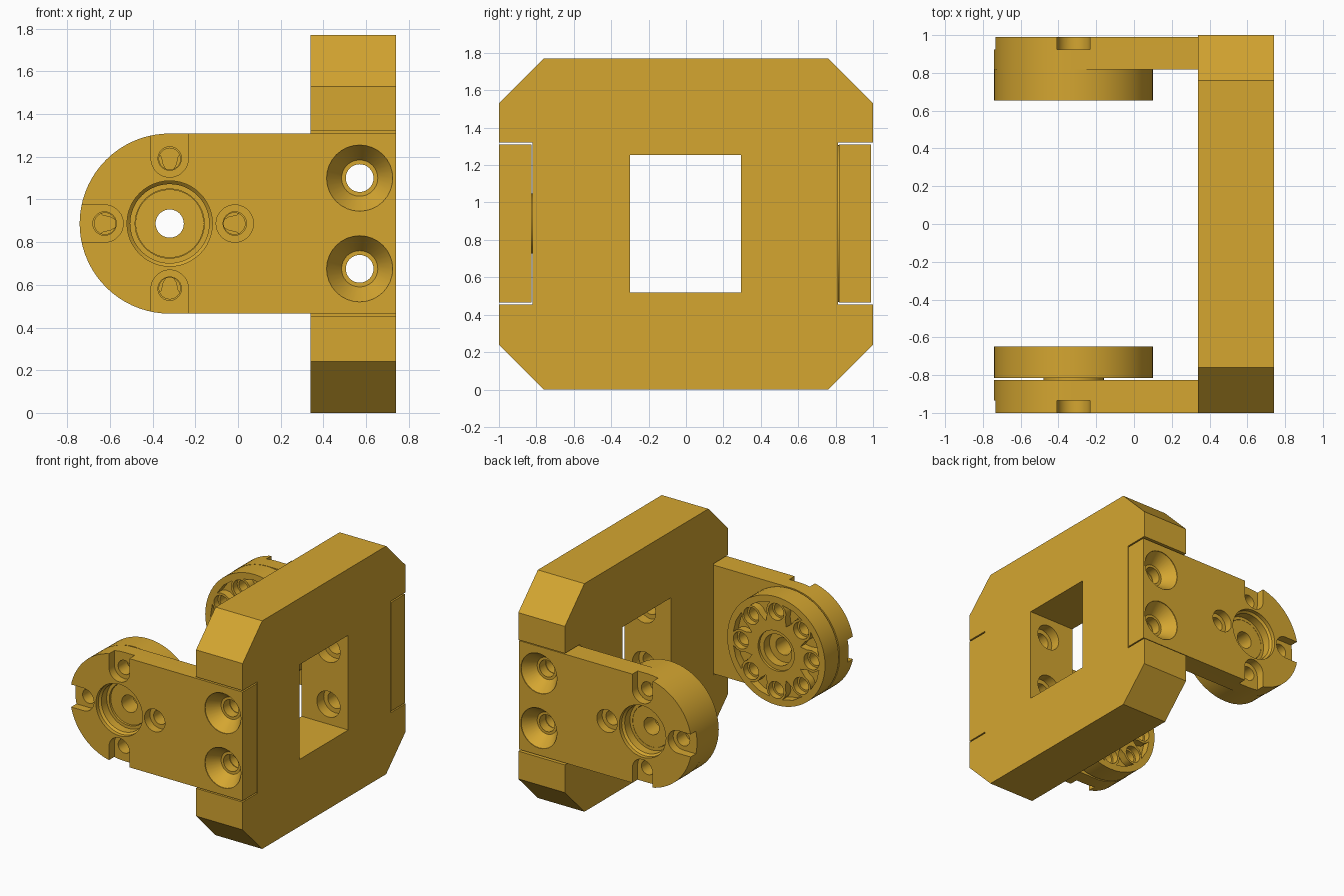
import bpy, bmesh
from math import sin, cos, pi, radians

if "Cube" in bpy.data.objects:
    bpy.data.objects.remove(bpy.data.objects["Cube"])

CX, CZ = -0.32, 0.887          # pivot axis of the two arms
gold = bpy.data.materials.new("gold")
gold.diffuse_color = (0.66, 0.38, 0.03, 1)
gold.use_nodes = True
gold.node_tree.nodes["Principled BSDF"].inputs["Base Color"].default_value = gold.diffuse_color


def finish(name, bm):
    bmesh.ops.recalc_face_normals(bm, faces=bm.faces)
    me = bpy.data.meshes.new(name)
    bm.to_mesh(me)
    bm.free()
    ob = bpy.data.objects.new(name, me)
    bpy.context.collection.objects.link(ob)
    return ob


def prism(name, pts, y0, y1):
    """Extrude an (x, z) outline along y."""
    bm = bmesh.new()
    a = [bm.verts.new((x, y0, z)) for x, z in pts]
    b = [bm.verts.new((x, y1, z)) for x, z in pts]
    bm.faces.new(a)
    bm.faces.new(b[::-1])
    for i in range(len(pts)):
        j = (i + 1) % len(pts)
        bm.faces.new((a[i], a[j], b[j], b[i]))
    return finish(name, bm)


def lathe(name, x, z, prof, seg=32, ring=False):
    """Revolve (radius, y) points about a y axis; capped, or a closed ring."""
    bm = bmesh.new()
    rows = [[bm.verts.new((x + r * cos(2 * pi * i / seg), y, z + r * sin(2 * pi * i / seg)))
             for i in range(seg)] for r, y in prof]
    pairs = list(zip(rows, rows[1:]))
    if ring:
        pairs.append((rows[-1], rows[0]))
    else:
        bm.faces.new(rows[0])
        bm.faces.new(rows[-1][::-1])
    for a, b in pairs:
        for i in range(seg):
            j = (i + 1) % seg
            bm.faces.new((a[i], a[j], b[j], b[i]))
    return finish(name, bm)


def box_pts(x0, x1, z0, z1):
    return [(x0, z0), (x1, z0), (x1, z1), (x0, z1)]


def cut(ob, cutters):
    """Subtract all cutters, bake the result and delete the cutters."""
    for c in cutters:
        c.hide_render = True
        m = ob.modifiers.new("cut", 'BOOLEAN')
        m.operation, m.solver, m.object = 'DIFFERENCE', 'EXACT', c
    dg = bpy.context.evaluated_depsgraph_get()
    me = bpy.data.meshes.new_from_object(ob.evaluated_get(dg))
    ob.modifiers.clear()
    ob.data = me
    for c in cutters:
        bpy.data.objects.remove(c)
    me.materials.clear()
    me.materials.append(gold)
    bpy.ops.object.select_all(action='DESELECT')
    bpy.context.view_layer.objects.active = ob
    ob.select_set(True)
    bpy.ops.object.shade_smooth_by_angle(angle=radians(30))


# Back plate: octagonal outline in (y, z), extruded along x
bm = bmesh.new()
outline = [(-.76, 0), (.76, 0), (1, .24), (1, 1.53), (.76, 1.77), (-.76, 1.77), (-1, 1.53), (-1, .24)]
face = bm.faces.new([bm.verts.new((.34, y, z)) for y, z in outline])
ext = bmesh.ops.extrude_face_region(bm, geom=[face])
bmesh.ops.translate(bm, vec=(.4, 0, 0), verts=[v for v in ext['geom'] if isinstance(v, bmesh.types.BMVert)])
plate = finish("back_plate", bm)

# Window, arm notches and bolt bores
tools = [prism("window", box_pts(.2, .9, .52, 1.255), -.3, .295),
         prism("notch", box_pts(.2, .9, .455, 1.32), -1.2, -.82),
         prism("notch", box_pts(.2, .9, .455, 1.32), .812, 1.2)]
for z in (.675, 1.10):
    for s in (-1, 1):
        tools.append(lathe("bolt_bore", .57, z, [(.065, s * .95), (.065, s * .38), (.1, s * .38), (.1, s * .25)]))
cut(plate, tools)

# Arms and servo horns, one per side
for side, s, outer, inner, h0, h1, turn in (("front", -1, 1.0, .825, .815, .648, 0),
                                            ("rear", 1, .99, .817, .82, .655, 22.5)):
    R = .422
    arc = [(CX + R * cos(radians(a)), CZ + R * sin(radians(a))) for a in range(90, 271, 5)]
    arm = prism(side + "_arm", arc + [(.74, CZ - R), (.74, CZ + R)], s * outer, s * inner)

    def depth(d):
        return s * (outer - d)

    tools = [lathe("pivot_bore", CX, CZ, [(.2, depth(-.1)), (.2, depth(.03)), (.185, depth(.045)),
                                          (.185, depth(.11)), (.162, depth(.11)), (.162, depth(.3))], 48)]
    for z in (.675, 1.10):
        tools.append(lathe("countersink", .57, z, [(.155, depth(-.05)), (.155, depth(.005)), (.085, depth(.1)),
                                                   (.065, depth(.1)), (.065, depth(.3))]))
    # Screw seats: open slots at the rim, a round one on the arm side
    for k in range(4):
        t = k * pi / 2
        reach = .3 if k else .0
        pill = [(-.0875 * cos(radians(a)), .0875 * sin(radians(a))) for a in range(-90, 91, 10)]
        if k:
            pill += [(reach, .0875), (reach, -.0875)]
        else:
            pill += [(-x, -z) for x, z in pill[1:-1]]
        pts = [(CX + (.305 + u) * cos(t) - v * sin(t), CZ + (.305 + u) * sin(t) + v * cos(t)) for u, v in pill]
        tools.append(prism("screw_seat", pts, depth(-.1), depth(.065)))
        tools.append(lathe("screw_hole", CX + .305 * cos(t), CZ + .305 * sin(t),
                           [(.055, depth(.02)), (.055, depth(.3))], 24))
    cut(arm, tools)

    # Horn disc with a spigot into the arm and a stepped centre bore
    f = s * h1
    b = s * h0
    horn = lathe(side + "_horn", CX, CZ, [
        (.066, b + s * .06), (.16, b + s * .06), (.16, b), (.42, b), (.42, f), (.155, f),
        (.155, f + s * .02), (.12, f + s * .02), (.12, f + s * .09), (.066, f + s * .09)], 64, True)
    tools = []
    half = [(.277 + .085 * cos(radians(a)), .115 + .085 * sin(radians(a))) for a in (-15, -40, -65, -90)]
    wedge = [(.374, 0)] + half + [(.225, 0)] + [(x, -z) for x, z in half[::-1]]
    for k in range(8):
        t = radians(45 * k + turn)
        tools.append(lathe("horn_hole", CX + .303 * cos(t), CZ + .303 * sin(t),
                           [(.065, f - s * .1), (.065, f + s * .05), (.05, f + s * .05), (.05, b + s * .1)], 24))
        t += pi / 8
        pts = [(CX + u * cos(t) - v * sin(t), CZ + u * sin(t) + v * cos(t)) for u, v in wedge]
        tools.append(prism("horn_pocket", pts, f - s * .1, f + s * .06))
    cut(horn, tools)
